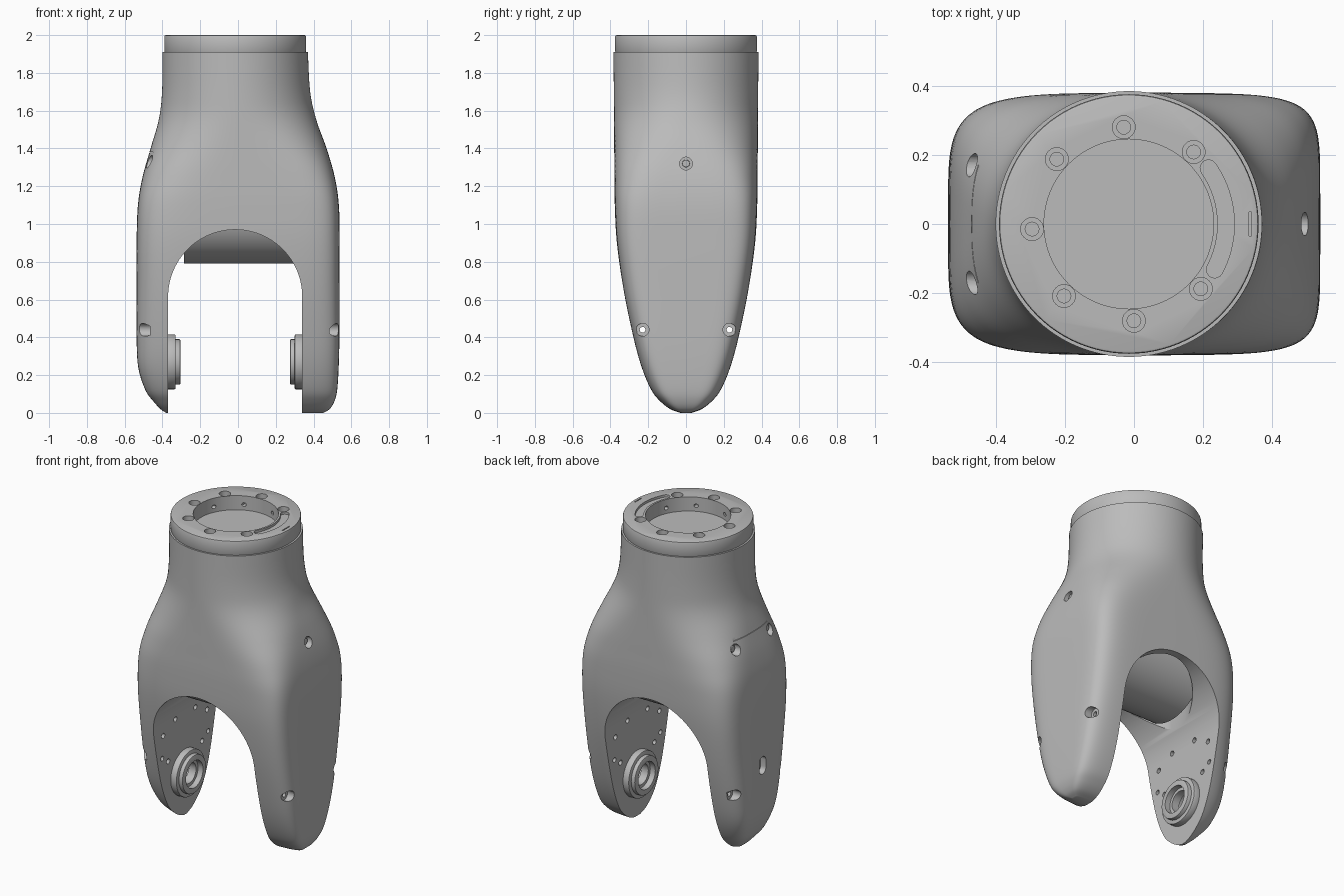
import bpy, bmesh, math

cube = bpy.data.objects.get("Cube")
if cube:
    bpy.data.objects.remove(cube)

grey = bpy.data.materials.new("light_grey")
grey.use_nodes = True
tone = (0.5, 0.5, 0.5, 1)
grey.diffuse_color = tone
grey.node_tree.nodes["Principled BSDF"].inputs["Base Color"].default_value = tone

CX = -0.015          # axis of neck and fork opening
HINGE_Z = 0.27


def make(name, bm):
    bmesh.ops.recalc_face_normals(bm, faces=bm.faces)
    mesh = bpy.data.meshes.new(name)
    bm.to_mesh(mesh)
    bm.free()
    mesh.materials.append(grey)
    ob = bpy.data.objects.new(name, mesh)
    bpy.context.collection.objects.link(ob)
    return ob


def skin(bm, rings):
    """Join successive vertex rings and cap both ends."""
    n = len(rings[0])
    for a, b in zip(rings, rings[1:]):
        for i in range(n):
            j = (i + 1) % n
            bm.faces.new((a[i], a[j], b[j], b[i]))
    bm.faces.new(rings[0])
    bm.faces.new(rings[-1])


def prism(name, outline, axis, lo, hi):
    """Extrude a 2D outline along the x, y or z axis."""
    place = {"x": lambda u, v, w: (w, u, v),
             "y": lambda u, v, w: (u, w, v),
             "z": lambda u, v, w: (u, v, w)}[axis]
    bm = bmesh.new()
    skin(bm, [[bm.verts.new(place(u, v, w)) for u, v in outline] for w in (lo, hi)])
    return make(name, bm)


def arc(u, v, r, start=0, end=360, n=48):
    steps = n if end - start == 360 else n - 1
    angles = [math.radians(start + (end - start) * i / steps) for i in range(n)]
    return [(u + r * math.cos(a), v + r * math.sin(a)) for a in angles]


def select(ob):
    bpy.ops.object.select_all(action="DESELECT")
    ob.select_set(True)
    bpy.context.view_layer.objects.active = ob


def cut(target, outline, axis, lo, hi):
    cutter = prism("cutter", outline, axis, lo, hi)
    mod = target.modifiers.new("cut", "BOOLEAN")
    mod.operation, mod.solver, mod.object = "DIFFERENCE", "EXACT", cutter
    select(target)
    bpy.ops.object.modifier_apply(modifier=mod.name)
    bpy.data.objects.remove(cutter)


def bevel(ob, width):
    mod = ob.modifiers.new("bevel", "BEVEL")
    mod.width, mod.segments, mod.limit_method = width, 2, "ANGLE"
    select(ob)
    bpy.ops.object.modifier_apply(modifier=mod.name)


# Fork body: height, right edge, left edge, half depth, squareness
stations = [
    (0, -.38, .45, .03, 4), (.02, -.41, .485, .085, 4), (.06, -.447, .51, .137, 4.1),
    (.12, -.49, .525, .185, 4.3), (.24, -.528, .533, .236, 4.6), (.4, -.537, .537, .28, 4.8),
    (.65, -.537, .538, .332, 4.8), (.9, -.537, .538, .366, 4.8), (1.1, -.53, .534, .377, 4.4),
    (1.25, -.505, .512, .379, 3.5), (1.4, -.463, .469, .38, 2.6), (1.55, -.42, .415, .381, 2.1),
    (1.7, -.402, .382, .382, 2), (1.91, -.4, .37, .384, 2)]


def catmull(p, t):
    return [.5 * (2 * b + (c - a) * t + (2 * a - 5 * b + 4 * c - d) * t * t
                  + (3 * b - a - 3 * c + d) * t ** 3) for a, b, c, d in zip(*p)]


padded = [stations[0]] + stations + [stations[-1]]
sections = [catmull(padded[i:i + 4], s / 5)
            for i in range(len(stations) - 1) for s in range(5)] + [stations[-1]]
bm = bmesh.new()
rings = []
for z, low_x, high_x, depth, square in sections:
    ring = []
    mid, half = (low_x + high_x) / 2, (high_x - low_x) / 2
    for c, s in arc(0, 0, 1, n=128):
        # the +x leg has tighter corners than the -x leg
        power = 2 + (square - 2) * (1.75 if c > 0 else 1.1)
        x = mid + half * math.copysign(abs(c) ** (2 / power), c)
        y = depth * math.copysign(abs(s) ** (2 / power), s)
        ring.append(bm.verts.new((x, y, z)))
    rings.append(ring)
skin(bm, rings)
body = make("fork_body", bm)

# Arched opening between the legs, and the round cavity above it
R = 0.355
arch = arc(CX, 0.615, R, 0, 180, 49) + [(CX - R, -.2), (CX + R, -.2)]
cut(body, arch, "y", -1, 1)
cut(body, arc(CX, 0, 0.325, n=64), "z", 0.62, 1.4)

# Countersunk screw holes on the outer sides
screws = [(1, 0, 1.32, .46), (-1, .17, 1.33, .435), (-1, -.17, 1.33, .435)]
screws += [(sx, y, .44, x) for sx, x in ((-1, .465), (1, .485)) for y in (-.23, .23)]
for sx, y, z, x in screws:
    lo, hi = sorted((sx * x, sx))
    cut(body, arc(y, z, .034, n=24), "x", lo, hi)
    if z > 1:
        lo, hi = sorted((sx * (x - .02), sx * (x + .015)))
        screw = prism("screw_head", arc(y, z, .02, n=24), "x", lo, hi)
        bevel(screw, .004)

# Slot and fine panel seam on the right side
slot = arc(0, .575, .033, 0, 180, 12) + arc(0, .53, .033, 180, 360.1, 12)
cut(body, slot, "x", -1, -.5)
cut(body, [(-1, 1.379), (-.45, 1.379), (-.45, 1.382), (-1, 1.382)], "y", -1, 1)

# Through holes for the lower screws, and pin holes on the inner leg faces
for y in (-.23, .23):
    cut(body, arc(y, .44, .015, n=16), "x", -1, 1)
for y, z in ((.17, .4), (.22, .58), (.1, .64)):
    for side in (-1, 1):
        cut(body, arc(side * y, z, .016, n=16), "x", CX - R - .03, CX + R + .03)

# Cross drum inside the cavity
drum = prism("inner_drum", arc(0, 1.08, .29, n=64), "x", -.285, .3)

# Hinge bosses: wide flange, narrower collar, open bore
bosses = []
for sx, name in ((1, "left"), (-1, "right")):
    parts = ((.145, R + .02, R - .04, "flange"), (.12, R + .02, R - .065, "collar"))
    for r, outer, inner, part in parts:
        lo, hi = sorted((CX + sx * outer, CX + sx * inner))
        boss = prism(name + "_hinge_" + part, arc(0, HINGE_Z, r), "x", lo, hi)
        bevel(boss, .006)
        cut(boss, arc(0, HINGE_Z, .085), "x", -1, 1)
        bosses.append(boss)
    lo, hi = sorted((CX + sx * (R - .04), CX + sx * (R + .08)))
    cut(body, arc(0, HINGE_Z, .085), "x", lo, hi)
    lo, hi = sorted((CX + sx * (R + .02), CX + sx * (R - .03)))
    lip = prism(name + "_hinge_lip", arc(0, HINGE_Z, .09), "x", lo, hi)
    cut(lip, arc(0, HINGE_Z, .065), "x", -1, 1)
    bosses.append(lip)

# Mounting ring on the neck
ring = prism("mounting_ring", arc(CX, 0, .375, n=96), "z", 1.905, 2)
bevel(ring, .008)
cut(ring, arc(CX, 0, .245, n=96), "z", 1.8, 2.1)
for i in range(1, 8):
    a = math.radians(45 * i + 3)
    x, y = CX + .28 * math.cos(a), .28 * math.sin(a)
    cut(ring, arc(x, y, .033, n=24), "z", 1.965, 2.1)
    cut(ring, arc(x, y, .02, n=16), "z", 1.93, 2.1)

# Shallow curved groove with round ends, and a short mark beside it
mid_r, half_w, start, end = .281, .024, -28, 35
tips = [(CX + mid_r * math.cos(math.radians(a)), mid_r * math.sin(math.radians(a)))
        for a in (start, end)]
groove = arc(CX, 0, mid_r + half_w, start, end, 24)
groove += arc(*tips[1], half_w, end, end + 180, 10)[1:-1]
groove += arc(CX, 0, mid_r - half_w, end, start, 24)
groove += arc(*tips[0], half_w, start + 180, start + 359.9, 10)[1:-1]
cut(ring, groove, "z", 1.985, 2.1)
cut(ring, [(.333, -.035), (.339, -.035), (.339, .035), (.333, .035)], "z", 1.99, 2.1)

# Small radial holes in the ring's inner wall
for y in (-.1, .1):
    cut(ring, arc(y, 1.945, .012, n=12), "x", CX - .27, CX + .25)
    cut(ring, arc(CX + y, 1.945, .012, n=12), "y", -.26, .26)

for ob in [body, drum, ring] + bosses:
    select(ob)
    bpy.ops.object.shade_smooth_by_angle(angle=math.radians(30))
